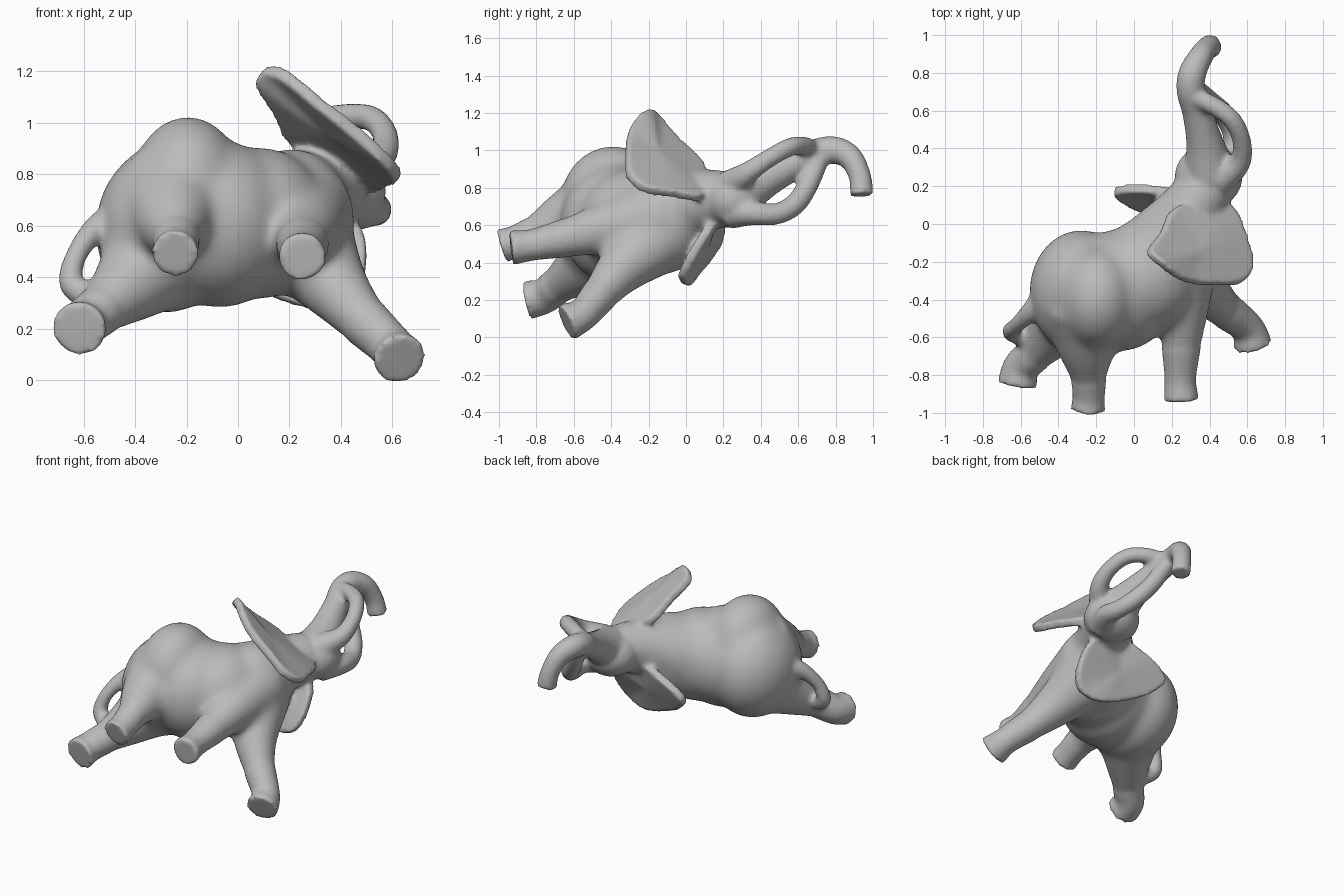
import bpy, bmesh, math
from mathutils import Vector, Matrix

grey = bpy.data.materials.new("stone_grey")
grey.diffuse_color = (0.5, 0.5, 0.5, 1)

bm = bmesh.new()   # overlapping volumes, fused into one skin


def blob(center, radii):
    m = Matrix.Translation(center) @ Matrix.Diagonal((*radii, 1))
    bmesh.ops.create_uvsphere(bm, u_segments=32, v_segments=20, radius=1, matrix=m)


def spline(a, b, c, d, t):
    return 0.5 * (2 * b + (c - a) * t + (2 * a - 5 * b + 4 * c - d) * t * t
                  + (3 * b - a - 3 * c + d) * t ** 3)


def tube(points, sides=20, steps=6):
    """Sweep a circle along a smooth path of (x, y, z, radius)."""
    p = [Vector(q) for q in points]
    p = [2 * p[0] - p[1]] + p + [2 * p[-1] - p[-2]]
    path = [spline(*p[i:i + 4], s / steps) for i in range(len(p) - 3) for s in range(steps)]
    path.append(p[-2])
    rings, side = [], None
    for i, q in enumerate(path):
        t = (path[min(i + 1, len(path) - 1)] - path[max(i - 1, 0)]).to_3d().normalized()
        side = t.orthogonal() if side is None else side - t * side.dot(t)
        side.normalize()
        up = t.cross(side)
        rings.append([bm.verts.new(q.to_3d() + q.w * (side * math.cos(a) + up * math.sin(a)))
                      for a in (2 * math.pi * k / sides for k in range(sides))])
    for a, b in zip(rings, rings[1:]):
        for k in range(sides):
            n = (k + 1) % sides
            bm.faces.new((a[k], a[n], b[n], b[k]))
    bm.faces.new(rings[0][::-1])
    bm.faces.new(rings[-1])


def ear(outline, thick=0.027, steps=3):
    """Thin closed plate through a smooth, slightly warped outline."""
    raw = [Vector(q) for q in outline]
    c = len(raw)
    pts = [spline(raw[i - 1], raw[i], raw[(i + 1) % c], raw[(i + 2) % c], s / steps)
           for i in range(c) for s in range(steps)]
    mid = sum(pts, Vector()) / len(pts)
    n = sum(((a - mid).cross(b - mid) for a, b in zip(pts, pts[1:] + pts[:1])), Vector()).normalized()
    sheets = []
    for s in (1, -1):
        rim = [bm.verts.new(q + n * s * thick) for q in pts]
        hub = bm.verts.new(mid + n * s * thick)
        for a, b in zip(rim, rim[1:] + rim[:1]):
            bm.faces.new((a, b, hub) if s > 0 else (b, a, hub))
        sheets.append(rim)
    t, b = sheets
    for i in range(len(pts)):
        j = (i + 1) % len(pts)
        bm.faces.new((t[j], t[i], b[i], b[j]))


def skin(name, smooth_steps):
    """Turn the volumes into one object with a fused, softened skin."""
    bmesh.ops.recalc_face_normals(bm, faces=bm.faces)
    mesh = bpy.data.meshes.new(name)
    bm.to_mesh(mesh)
    obj = bpy.data.objects.new(name, mesh)
    bpy.context.collection.objects.link(obj)
    mesh.materials.append(grey)
    fuse = obj.modifiers.new("fuse", 'REMESH')
    fuse.mode = 'VOXEL'
    fuse.voxel_size = 0.014
    fuse.use_smooth_shade = True
    soften = obj.modifiers.new("soften", 'SMOOTH')
    soften.factor = 0.5
    soften.iterations = smooth_steps
    return obj


# Rump, hip, belly, shoulders
blob((-0.28, -0.36, 0.585), (0.275, 0.33, 0.325))
blob((-0.195, -0.39, 0.73), (0.225, 0.28, 0.295))
blob((-0.34, -0.35, 0.68), (0.16, 0.25, 0.22))
blob((-0.07, -0.35, 0.605), (0.29, 0.325, 0.325))
blob((0.08, -0.27, 0.61), (0.28, 0.31, 0.295))
blob((0.21, -0.12, 0.62), (0.235, 0.255, 0.28))
# Neck
tube([(0.15, -0.14, 0.65, 0.24), (0.31, 0.08, 0.73, 0.175), (0.40, 0.24, 0.74, 0.15)])
# Leg paths: two rear, two front
legs = [
    [(-0.28, -0.38, 0.51, 0.24), (-0.42, -0.56, 0.37, 0.155), (-0.53, -0.69, 0.275, 0.10),
     (-0.60, -0.76, 0.22, 0.095), (-0.618, -0.848, 0.20, 0.107)],
    [(-0.25, -0.42, 0.70, 0.25), (-0.25, -0.65, 0.62, 0.165), (-0.24, -0.82, 0.55, 0.095),
     (-0.24, -0.92, 0.51, 0.086), (-0.245, -0.985, 0.49, 0.094)],
    [(0.24, -0.15, 0.64, 0.22), (0.26, -0.40, 0.59, 0.15), (0.25, -0.65, 0.53, 0.105),
     (0.245, -0.82, 0.495, 0.085), (0.25, -0.935, 0.48, 0.095)],
    [(0.25, -0.15, 0.54, 0.21), (0.37, -0.34, 0.37, 0.14), (0.49, -0.46, 0.23, 0.10),
     (0.60, -0.55, 0.125, 0.088), (0.63, -0.64, 0.08, 0.105)]]
for leg in legs:
    tube(leg)

# Bake the heavily softened torso back into the working volumes
torso = skin("torso_base", 45)
bpy.context.view_layer.update()
baked = bpy.data.meshes.new_from_object(torso.evaluated_get(bpy.context.evaluated_depsgraph_get()))
bpy.data.objects.remove(torso)
bm.clear()
bm.from_mesh(baked)
bpy.data.meshes.remove(baked)

# Feet
for leg in legs:
    tube(leg[-3:])
# Head
blob((0.395, 0.25, 0.735), (0.18, 0.17, 0.15))
# Trunk
tube([(0.40, 0.28, 0.77, 0.14), (0.375, 0.43, 0.85, 0.10), (0.335, 0.59, 0.93, 0.08),
      (0.30, 0.71, 0.99, 0.076), (0.31, 0.80, 1.0, 0.074), (0.35, 0.88, 0.96, 0.066),
      (0.385, 0.93, 0.86, 0.06), (0.405, 0.94, 0.76, 0.064)])
# Tusks, curling in to meet the trunk
tube([(0.46, 0.24, 0.81, 0.09), (0.56, 0.33, 0.88, 0.06), (0.57, 0.44, 0.955, 0.05),
      (0.52, 0.55, 1.015, 0.05), (0.43, 0.62, 1.025, 0.05), (0.33, 0.67, 1.01, 0.05)])
tube([(0.46, 0.24, 0.67, 0.09), (0.53, 0.36, 0.665, 0.066), (0.525, 0.48, 0.66, 0.058),
      (0.475, 0.58, 0.71, 0.058), (0.40, 0.65, 0.81, 0.056), (0.33, 0.71, 0.95, 0.055)])
# Tail, curling back to the hind leg
tube([(-0.44, -0.38, 0.62, 0.10), (-0.55, -0.47, 0.585, 0.055), (-0.625, -0.54, 0.49, 0.042),
      (-0.65, -0.57, 0.39, 0.048), (-0.61, -0.59, 0.34, 0.052), (-0.52, -0.64, 0.31, 0.06)])
# Ears
ear([(0.22, 0.09, 0.92), (0.145, -0.04, 1.05), (0.075, -0.14, 1.165), (0.125, -0.20, 1.21),
     (0.21, -0.27, 1.165), (0.30, -0.31, 1.09), (0.44, -0.32, 0.98), (0.57, -0.31, 0.865),
     (0.625, -0.22, 0.79), (0.59, -0.07, 0.765), (0.50, 0.10, 0.75)])
ear([(0.27, 0.16, 0.70), (0.05, 0.19, 0.625), (-0.10, 0.18, 0.53), (-0.07, 0.13, 0.44),
     (0.10, 0.05, 0.34), (0.30, 0.0, 0.28), (0.45, -0.02, 0.33), (0.50, 0.05, 0.47),
     (0.46, 0.14, 0.62)])

skin("elephant_body", 7)
bm.free()
